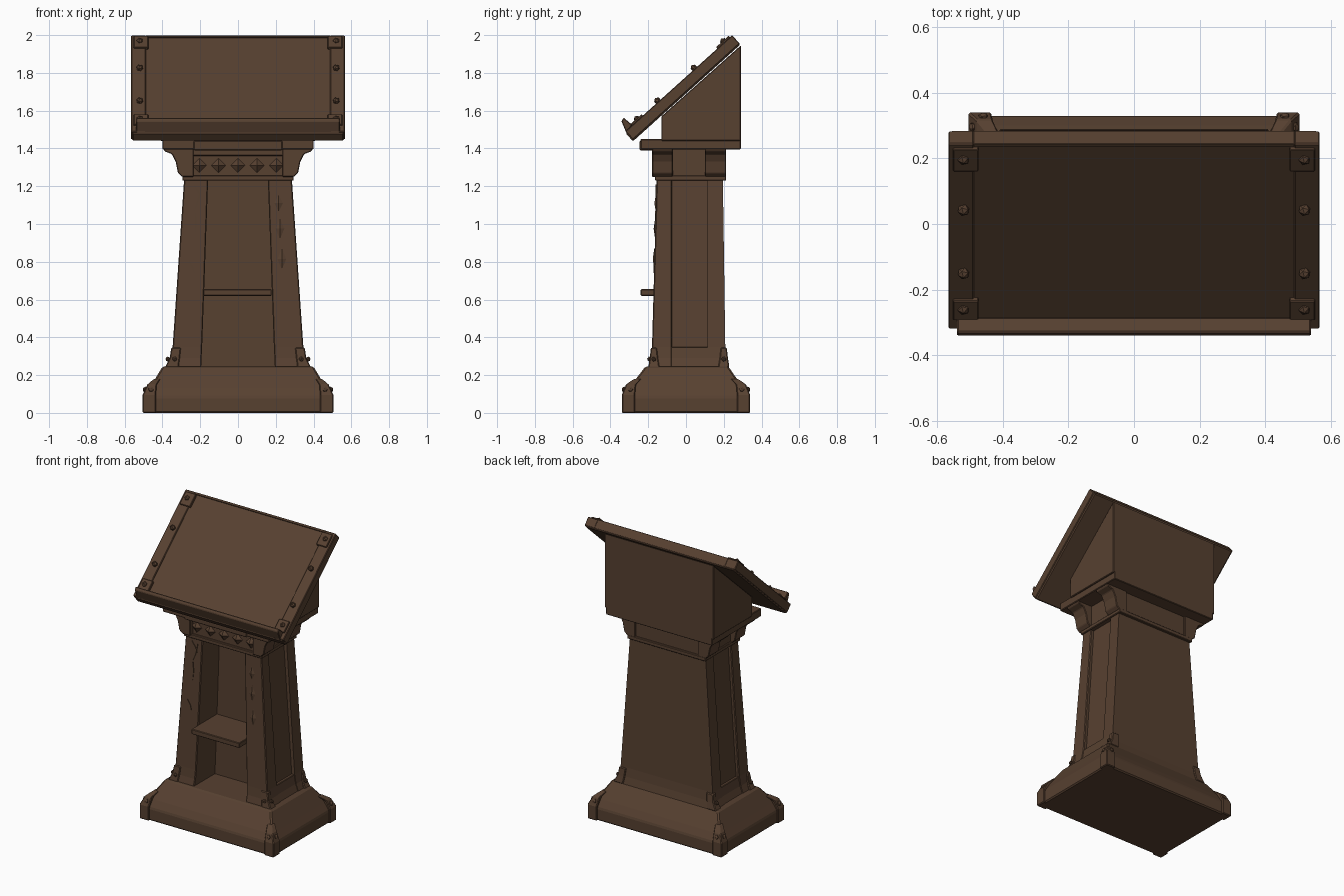
import bpy, bmesh, math
from mathutils import Matrix, Vector

cube = bpy.data.objects.get("Cube")
if cube:
    bpy.data.objects.remove(cube)

wood = bpy.data.materials.new("dark_brown_wood")
wood.use_nodes = True
COLOUR = (0.095, 0.052, 0.03, 1)
wood.diffuse_color = COLOUR
wood.node_tree.nodes["Principled BSDF"].inputs["Base Color"].default_value = COLOUR


def finish(name, bm, bevel=0.0, matrix=None):
    if matrix:
        bm.transform(matrix)
    bmesh.ops.recalc_face_normals(bm, faces=bm.faces)
    mesh = bpy.data.meshes.new(name)
    bm.to_mesh(mesh)
    bm.free()
    mesh.materials.append(wood)
    obj = bpy.data.objects.new(name, mesh)
    bpy.context.collection.objects.link(obj)
    if bevel:
        mod = obj.modifiers.new("worn_edges", "BEVEL")
        mod.width, mod.segments, mod.limit_method = bevel, 1, "ANGLE"
    return obj


def loft(name, rings, bevel=0.005, matrix=None):
    """Stack of rectangles (x0, x1, y0, y1, z)."""
    bm = bmesh.new()
    prev = None
    for x0, x1, y0, y1, z in rings:
        ring = [bm.verts.new(p) for p in ((x0, y0, z), (x1, y0, z), (x1, y1, z), (x0, y1, z))]
        if prev:
            for i in range(4):
                j = (i + 1) % 4
                bm.faces.new((prev[i], prev[j], ring[j], ring[i]))
        else:
            bm.faces.new(ring[::-1])
        prev = ring
    bm.faces.new(prev)
    return finish(name, bm, bevel, matrix)


def box(name, x0, x1, y0, y1, z0, z1, bevel=0.004, matrix=None):
    return loft(name, [(x0, x1, y0, y1, z0), (x0, x1, y0, y1, z1)], bevel, matrix)


def prism(name, points, a, b, axis="x", bevel=0.004):
    """Profile extruded along x (points are y, z) or along y (points are x, z)."""
    bm = bmesh.new()
    place = (lambda p, t: (t, p[0], p[1])) if axis == "x" else (lambda p, t: (p[0], t, p[1]))
    ends = [[bm.verts.new(place(p, t)) for p in points] for t in (a, b)]
    bm.faces.new(ends[0])
    bm.faces.new(ends[1][::-1])
    for i in range(len(points)):
        j = (i + 1) % len(points)
        bm.faces.new((ends[0][i], ends[0][j], ends[1][j], ends[1][i]))
    return finish(name, bm, bevel)


def stud(name, centre, normal, radius=0.016, height=0.012, matrix=None):
    bm = bmesh.new()
    bmesh.ops.create_icosphere(bm, subdivisions=1, radius=1)
    turn = Vector(normal).to_track_quat("Z", "Y").to_matrix().to_4x4()
    place = Matrix.Translation(centre) @ turn @ Matrix.Diagonal((radius, radius, height, 1))
    return finish(name, bm, 0, (matrix or Matrix()) @ place)


def diamond(name, x, y, z, w, h, depth):
    """Four-sided pyramid pointing forward."""
    bm = bmesh.new()
    rim = [bm.verts.new(p) for p in ((x - w, y, z), (x, y, z - h), (x + w, y, z), (x, y, z + h))]
    tip = bm.verts.new((x, y - depth, z))
    for i in range(4):
        bm.faces.new((rim[i], rim[(i + 1) % 4], tip))
    bm.faces.new(rim[::-1])
    return finish(name, bm)


def span(s, a, b):
    return (s * a, s * b) if s > 0 else (s * b, s * a)


# Plinth with sloping top
loft("plinth", [(-0.495, 0.495, -0.33, 0.33, 0), (-0.495, 0.495, -0.33, 0.33, 0.085),
                (-0.465, 0.465, -0.30, 0.30, 0.135), (-0.40, 0.40, -0.215, 0.225, 0.245)], 0.008)

# Plinth corner guards with studs
for sx in (-1, 1):
    for sy in (-1, 1):
        loft("plinth_corner", [span(sx, xi, xo) + span(sy, yi, yo) + (z,) for xi, xo, yi, yo, z in (
            (0.435, 0.505, 0.27, 0.34, 0), (0.435, 0.505, 0.27, 0.34, 0.095),
            (0.43, 0.48, 0.265, 0.318, 0.15), (0.41, 0.445, 0.235, 0.275, 0.18))])
        stud("plinth_stud", (sx * 0.46, sy * 0.328, 0.125), (0, sy, 0.4))
        stud("plinth_stud", (sx * 0.492, sy * 0.295, 0.125), (sx, 0, 0.4))

# Column: heights with outer half width, front, back and opening half width
LEVELS = ((0.24, 0.375, -0.195, 0.225, 0.195), (0.29, 0.357, -0.185, 0.214, 0.193),
          (0.35, 0.346, -0.18, 0.208, 0.19), (1.24, 0.285, -0.155, 0.195, 0.158))
for s in (-1, 1):
    loft("front_post", [span(s, n, w) + (f, -0.075, z) for z, w, f, b, n in LEVELS])
    loft("side_panel", [span(s, n, w - 0.022) + (-0.09, 0.12, z) for z, w, f, b, n in LEVELS], 0)
    loft("rear_post", [span(s, n, w) + (0.115, b, z) for z, w, f, b, n in LEVELS], 0)
    loft("side_lower_rail", [span(s, n, w - 0.004) + (-0.085, 0.12, z)
                             for z, w, f, b, n in LEVELS[:3]], 0.003)
    # Foot brackets
    for y0, y1 in ((-0.2, -0.14), (0.17, 0.23)):
        loft("foot_bracket", [span(s, 0.315, 0.387) + (y0, y1, 0.24),
                              span(s, 0.308, 0.362) + (y0 + 0.008, y1 - 0.008, 0.29),
                              span(s, 0.302, 0.353) + (y0 + 0.014, y1 - 0.014, 0.345)])
        stud("foot_stud", (s * 0.372, (y0 + y1) / 2, 0.285), (s, 0, 0.2), 0.014)
    stud("foot_stud", (s * 0.335, -0.194, 0.285), (0, -1, 0.2), 0.014)
loft("back_panel", [(-n - 0.01, n + 0.01, 0.03, b, z) for z, w, f, b, n in LEVELS], 0)

# Shelf in the opening
box("shelf", -0.183, 0.178, -0.24, 0.04, 0.62, 0.655)

# Carved diamonds and worn cracks on the front posts
for x, z, h in ((0.215, 1.11, 0.045), (0.222, 0.975, 0.055), (0.232, 0.815, 0.058)):
    diamond("post_diamond", x, -0.156 - (1.24 - z) * 0.028, z, 0.023, h, 0.008)
for x, z, dx, dz in ((-0.235, 1.21, 0.04, -0.07), (-0.19, 1.2, -0.04, -0.13), (-0.225, 1.07, 0.0, -0.12),
                     (-0.26, 0.81, 0.03, -0.07)):
    prism("post_crack", [(x, z), (x + dx / 2 + 0.007, z + dz / 2), (x + dx, z + dz),
                         (x + dx / 2 - 0.003, z + dz / 2)],
          -0.1, -0.159 - (1.24 - z - dz / 2) * 0.028, "y", 0)

# Collar and frieze
box("collar", -0.295, 0.295, -0.165, 0.213, 1.23, 1.258)
box("frieze", -0.285, 0.285, -0.15, 0.2, 1.25, 1.40)
box("frieze_top_rail", -0.24, 0.24, -0.168, 0.19, 1.36, 1.40)
for i in range(5):
    diamond("frieze_diamond", -0.205 + i * 0.1325 * 0.77 * 1.0, -0.15, 1.31, 0.038, 0.038, 0.022)

# Corbels at the four corners
CORBEL = ((0.235, 1.25), (0.295, 1.25), (0.318, 1.27), (0.33, 1.33), (0.35, 1.37), (0.39, 1.385),
          (0.398, 1.41), (0.235, 1.41))
for s in (-1, 1):
    for y0, y1 in ((-0.18, -0.07), (0.1, 0.212)):
        prism("corbel", [(s * x, z) for x, z in CORBEL], y0, y1, "y")

# Desk slab and wedge-shaped desk box
box("desk_slab", -0.40, 0.40, -0.24, 0.29, 1.395, 1.45)
box("slab_centre", -0.235, 0.235, -0.245, 0.2, 1.39, 1.44)
prism("desk_box", [(-0.13, 1.44), (0.29, 1.44), (0.29, 1.945), (-0.13, 1.57)], -0.41, 0.41)

# Sloping reading board, modelled flat and tilted
TILT = Matrix.Translation((0, -0.325, 1.487)) @ Matrix.Rotation(math.radians(42), 4, "X")
box("reading_board", -0.56, 0.56, 0, 0.765, -0.066, -0.008, 0.006, TILT)
box("board_top_edge", -0.49, 0.49, 0.752, 0.766, -0.06, 0, 0.002, TILT)
for s in (-1, 1):
    box("board_side_strip", *span(s, 0.488, 0.566), 0.005, 0.766, -0.06, 0.0, 0.004, TILT)
    for u0, u1 in ((0.05, 0.13), (0.66, 0.75)):
        box("board_corner_plate", *span(s, 0.475, 0.552), u0, u1, -0.01, 0.01, 0.003, TILT)
    for u in (0.095, 0.24, 0.5, 0.71):
        stud("board_stud", (s * 0.52, u, 0.006), (0, 0, 1), 0.019, 0.02, TILT)

# Book lip along the lower edge
prism("book_lip", [(-0.315, 1.48), (-0.342, 1.545), (-0.33, 1.563), (-0.285, 1.525)], -0.54, 0.54)
